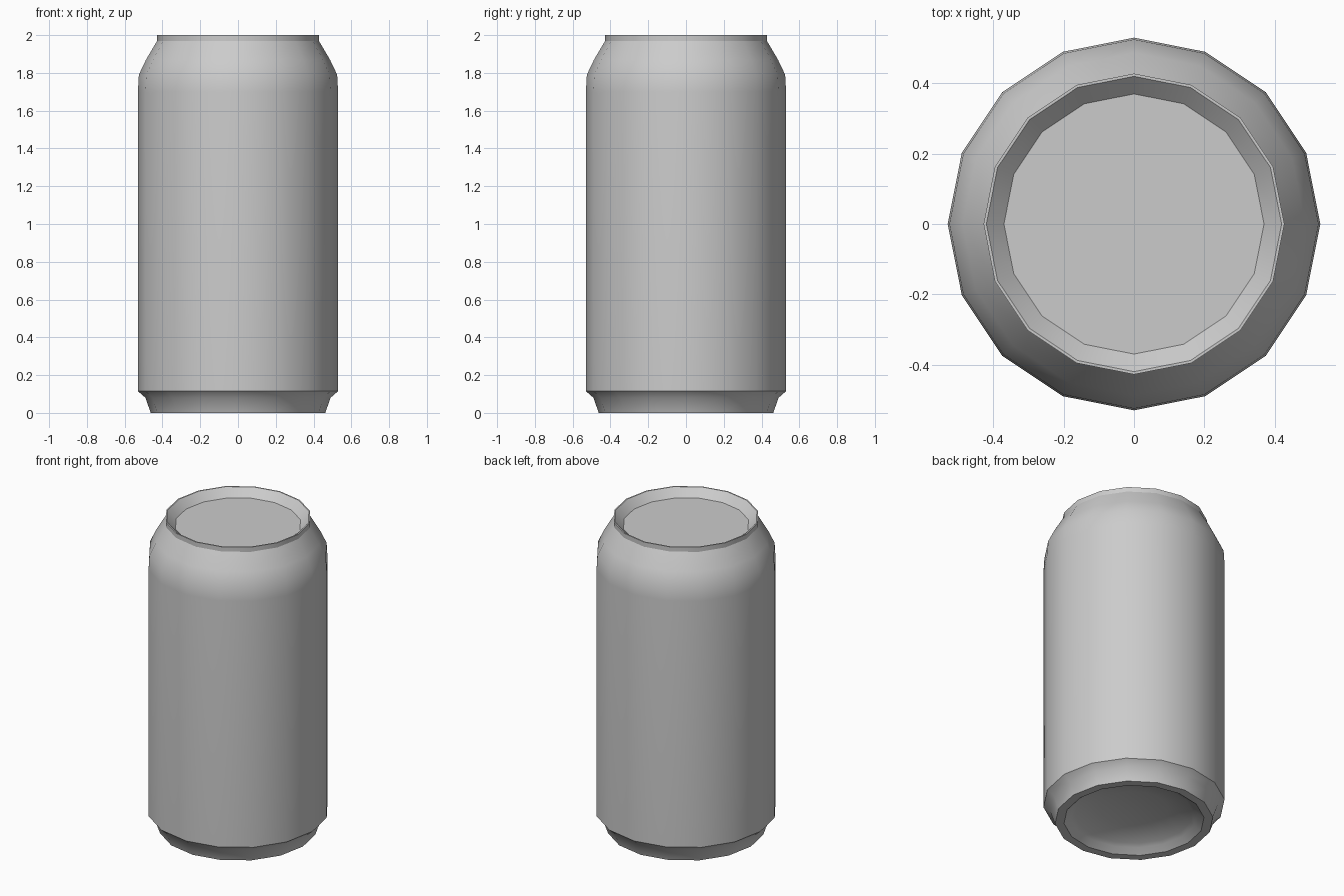
import bpy, bmesh, math

if "Cube" in bpy.data.objects:
    bpy.data.objects.remove(bpy.data.objects["Cube"])

SIDES = 16

def revolve(name, profile):
    """Spin an (r, z) profile around z; r = 0 closes to a single pole."""
    bm = bmesh.new()
    rings = []
    for r, z in profile:
        if r == 0:
            rings.append([bm.verts.new((0, 0, z))] * SIDES)
        else:
            rings.append([bm.verts.new((r * math.cos(2 * math.pi * i / SIDES),
                                        r * math.sin(2 * math.pi * i / SIDES), z))
                          for i in range(SIDES)])
    for a, b in zip(rings, rings[1:]):
        for i in range(SIDES):
            j = (i + 1) % SIDES
            bm.faces.new(list(dict.fromkeys((a[i], a[j], b[j], b[i]))))
    bmesh.ops.recalc_face_normals(bm, faces=bm.faces)
    mesh = bpy.data.meshes.new(name)
    bm.to_mesh(mesh)
    bm.free()
    ob = bpy.data.objects.new(name, mesh)
    bpy.context.collection.objects.link(ob)
    bpy.context.view_layer.objects.active = ob
    ob.select_set(True)
    bpy.ops.object.shade_smooth_by_angle(angle=math.radians(30))
    return ob

# Drinks can: domed base, foot, wall, shoulder, rim and recessed lid
revolve("drink_can", [
    (0, 0.09), (0.20, 0.08), (0.345, 0.045),      # base dome
    (0.37, 0.03), (0.41, 0.0), (0.462, 0.0),      # foot ring
    (0.49, 0.08), (0.53, 0.115),                  # lower chamfer
    (0.53, 1.70), (0.525, 1.79),                  # wall
    (0.487, 1.87), (0.428, 1.97),                 # shoulder
    (0.428, 2.0), (0.42, 2.0),                    # rim
    (0.37, 1.95), (0, 1.95),                      # recessed lid
])
